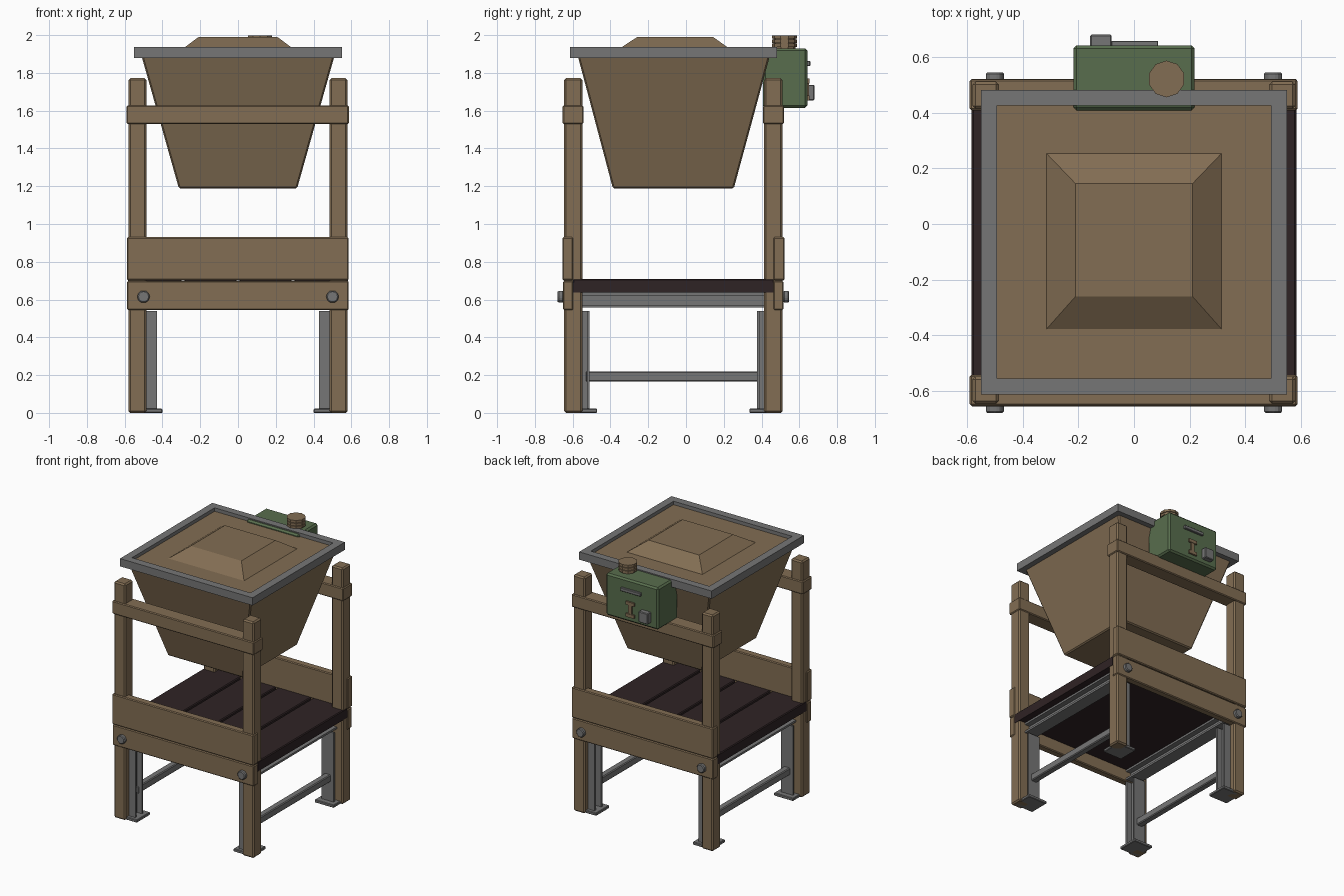
import bpy, bmesh, math
from mathutils import Matrix, Vector

if "Cube" in bpy.data.objects:
    bpy.data.objects.remove(bpy.data.objects["Cube"])


def material(name, rgb):
    m = bpy.data.materials.new(name)
    m.diffuse_color = (*rgb, 1)
    m.use_nodes = True
    m.node_tree.nodes["Principled BSDF"].inputs["Base Color"].default_value = m.diffuse_color
    return m


WOOD = material("brown wood", (0.225, 0.155, 0.087))
STEEL = material("grey steel", (0.18, 0.18, 0.18))
GREEN = material("green paint", (0.098, 0.155, 0.075))
DARK = material("dark planks", (0.028, 0.017, 0.018))


def finish(name, bm, mat, bevel=0):
    bmesh.ops.recalc_face_normals(bm, faces=bm.faces)
    me = bpy.data.meshes.new(name)
    bm.to_mesh(me)
    bm.free()
    me.materials.append(mat)
    ob = bpy.data.objects.new(name, me)
    bpy.context.collection.objects.link(ob)
    if bevel:
        b = ob.modifiers.new("bevel", 'BEVEL')
        b.width = bevel
        b.segments = 1
    return ob


def add_box(bm, x, y, z):
    c = Vector(((x[0] + x[1]) / 2, (y[0] + y[1]) / 2, (z[0] + z[1]) / 2))
    s = Matrix.Diagonal((abs(x[1] - x[0]), abs(y[1] - y[0]), abs(z[1] - z[0]), 1))
    bmesh.ops.create_cube(bm, size=1, matrix=Matrix.Translation(c) @ s)


def box(name, x, y, z, mat, bevel=0.006):
    bm = bmesh.new()
    add_box(bm, x, y, z)
    return finish(name, bm, mat, bevel)


def boxes(name, parts, mat, bevel=0):
    bm = bmesh.new()
    for p in parts:
        add_box(bm, *p)
    return finish(name, bm, mat, bevel)


def cylinder(name, loc, r, depth, sides, mat, along_y=False, bevel=0):
    bm = bmesh.new()
    rot = Matrix.Rotation(math.pi / 2, 4, 'X') if along_y else Matrix()
    bmesh.ops.create_cone(bm, cap_ends=True, segments=sides, radius1=r, radius2=r,
                          depth=depth, matrix=Matrix.Translation(loc) @ rot)
    return finish(name, bm, mat, bevel)


def frustum(name, low, high, mat, bevel=0):
    """low / high = (half x, y min, y max, z)"""
    bm = bmesh.new()
    rings = [[bm.verts.new(p) for p in ((-h, a, z), (h, a, z), (h, b, z), (-h, b, z))]
             for h, a, b, z in (low, high)]
    bm.faces.new(rings[0])
    bm.faces.new(rings[1])
    for i in range(4):
        j = (i + 1) % 4
        bm.faces.new((rings[0][i], rings[0][j], rings[1][j], rings[1][i]))
    return finish(name, bm, mat, bevel)


YC = -0.067  # middle of the frame in depth

# Wooden frame: the front and back are mirrored about YC
for side, s in (("front", -1), ("back", 1)):
    def Y(a, b):
        return (YC + s * a, YC + s * b)
    for sx, lr in ((-1, "left"), (1, "right")):
        box(f"{side}_{lr}_post", (sx * 0.485, sx * 0.58), Y(0.481, 0.578), (0, 1.772), WOOD, 0.01)
        cylinder(f"{side}_{lr}_bolt", (sx * 0.5, YC + s * 0.597, 0.615), 0.033, 0.03,
                 12, STEEL, True, 0.006)
        # Steel leg of H section with a foot plate
        x0, x1 = sx * 0.43, sx * 0.53
        boxes(f"{side}_{lr}_steel_leg", [
            ((x0, x1), Y(0.443, 0.458), (0.02, 0.54)),
            ((x0, x1), Y(0.52, 0.535), (0.02, 0.54)),
            ((sx * 0.472, sx * 0.488), Y(0.45, 0.53), (0.02, 0.54))], STEEL)
        box(f"{side}_{lr}_foot_plate", (sx * 0.40, sx * 0.56), Y(0.403, 0.56),
            (0, 0.022), STEEL, 0.004)
    box(f"{side}_top_rail", (-0.59, 0.587), Y(0.475, 0.586), (1.53, 1.627), WOOD)
    box(f"{side}_upper_board", (-0.588, 0.586), Y(0.53, 0.588), (0.702, 0.93), WOOD)
    box(f"{side}_lower_board", (-0.588, 0.586), Y(0.53, 0.584), (0.545, 0.698), WOOD)

# Steel I beams under the platform, and leg braces
for sx, lr in ((-1, "left"), (1, "right")):
    boxes(f"{lr}_platform_beam", [
        ((sx * 0.43, sx * 0.53), (-0.6, 0.465), (0.622, 0.637)),
        ((sx * 0.43, sx * 0.53), (-0.6, 0.465), (0.557, 0.572)),
        ((sx * 0.47, sx * 0.49), (-0.6, 0.465), (0.565, 0.63))], STEEL)
    box(f"{lr}_leg_brace", (sx * 0.455, sx * 0.505), (-0.53, 0.39), (0.166, 0.22), STEEL)

# Plank platform running front to back
box("platform_base", (-0.583, 0.583), (-0.598, 0.464), (0.637, 0.69), DARK, 0)
w = 1.166 / 4
boxes("platform_planks", [((-0.583 + i * w + 0.008 * (i > 0), -0.583 + (i + 1) * w - 0.008 * (i < 3)),
                           (-0.6, 0.466), (0.64, 0.71)) for i in range(4)], DARK, 0.006)

# Hopper with steel rim and raised lid
frustum("hopper", (0.313, -0.387, 0.253, 1.188), (0.515, -0.577, 0.448, 1.905), WOOD, 0.008)
boxes("hopper_rim", [
    ((-0.55, 0.55), (-0.613, -0.555), (1.88, 1.938)),
    ((-0.55, 0.55), (0.425, 0.481), (1.88, 1.938)),
    ((-0.55, -0.492), (-0.556, 0.426), (1.88, 1.938)),
    ((0.492, 0.55), (-0.556, 0.426), (1.88, 1.938))], STEEL)
box("lid_panel", (-0.495, 0.495), (-0.557, 0.427), (1.885, 1.912), WOOD, 0)
frustum("raised_lid", (0.33, -0.395, 0.27, 1.9), (0.21, -0.26, 0.145, 1.989), WOOD)

# Motor housing at the back, with vent cap and controls
box("motor_housing", (-0.218, 0.218), (0.408, 0.642), (1.615, 1.93), GREEN, 0.012)
cylinder("vent_neck", (0.117, 0.521, 1.955), 0.058, 0.088, 10, WOOD)
for i, z in enumerate((1.946, 1.968, 1.99)):
    cylinder(f"vent_ring_{i + 1}", (0.117, 0.521, z), 0.066, 0.018, 10, WOOD)
box("housing_handle", (-0.082, 0.087), (0.635, 0.658), (1.837, 1.862), STEEL, 0.003)
box("control_box", (-0.158, -0.08), (0.635, 0.68), (1.655, 1.737), STEEL, 0.005)
boxes("lever", [((-0.025, 0.045), (0.635, 0.655), (1.745, 1.77)),
                ((-0.005, 0.025), (0.635, 0.652), (1.675, 1.75)),
                ((-0.025, 0.045), (0.635, 0.655), (1.655, 1.68))], WOOD)
